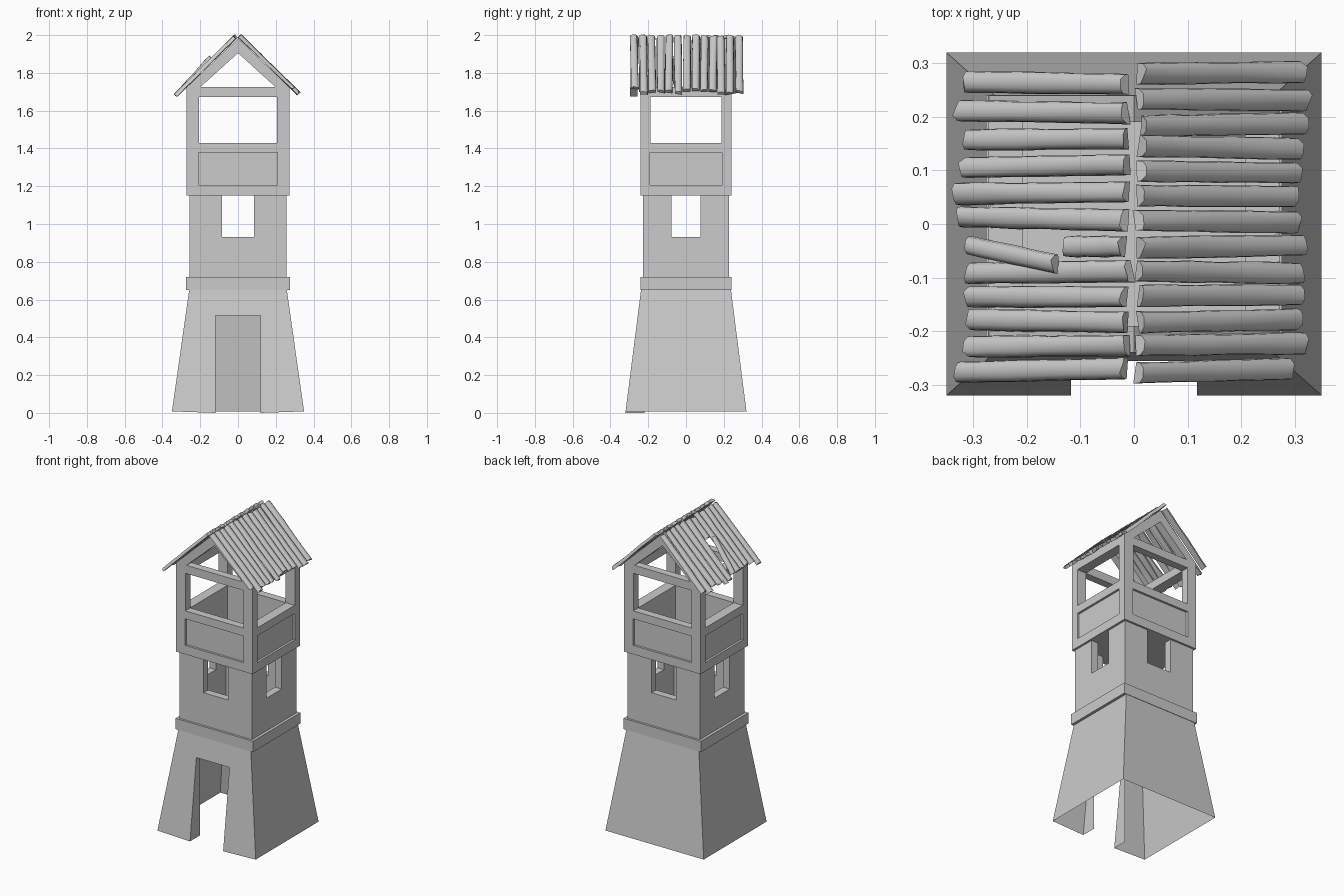
import bpy, bmesh, random
from mathutils import Vector

if "Cube" in bpy.data.objects:
    bpy.data.objects.remove(bpy.data.objects["Cube"])

random.seed(4)


def add_mesh(name, verts, faces, normals=True):
    mesh = bpy.data.meshes.new(name)
    mesh.from_pydata(verts, [], faces)
    if normals:
        bm = bmesh.new()
        bm.from_mesh(mesh)
        bmesh.ops.recalc_face_normals(bm, faces=bm.faces)
        bm.to_mesh(mesh)
        bm.free()
    ob = bpy.data.objects.new(name, mesh)
    bpy.context.collection.objects.link(ob)
    return ob


def box(name, x0, x1, y0, y1, z0, z1):
    v = [(x, y, z) for x in (x0, x1) for y in (y0, y1) for z in (z0, z1)]
    f = [(0, 1, 3, 2), (4, 6, 7, 5), (0, 4, 5, 1), (2, 3, 7, 6), (0, 2, 6, 4), (1, 5, 7, 3)]
    return add_mesh(name, v, f)


def centred(name, hx, hy, z0, z1):
    return box(name, -hx, hx, -hy, hy, z0, z1)


def cut(ob, cutters):
    # apply boolean differences and remove the helpers
    for c in cutters:
        c.hide_render = True
        m = ob.modifiers.new("cut", 'BOOLEAN')
        m.operation, m.solver, m.object = 'DIFFERENCE', 'EXACT', c
        bpy.context.view_layer.objects.active = ob
        bpy.ops.object.modifier_apply(modifier=m.name)
        bpy.data.objects.remove(c)


# Tapered base: thin open-bottomed skin with a doorway and its reveal
BX, BY, TX, TY, H = 0.35, 0.32, 0.257, 0.237, 0.66
DW, DH, DIN = 0.118, 0.515, -0.22


def front_y(z):
    return -BY + (BY - TY) * z / H


verts = [(-BX, -BY, .008), (BX, -BY, .008), (BX, BY, .008), (-BX, BY, .008),
         (-TX, -TY, H), (TX, -TY, H), (TX, TY, H), (-TX, TY, H),
         (-DW, front_y(0), 0), (-DW, front_y(DH), DH), (DW, front_y(DH), DH), (DW, front_y(0), 0),
         (-DW, DIN, 0), (-DW, DIN, DH), (DW, DIN, DH), (DW, DIN, 0)]
faces = [(1, 2, 6, 5), (2, 3, 7, 6), (3, 0, 4, 7),
         (0, 8, 9, 4), (4, 9, 10, 5), (10, 11, 1, 5),
         (8, 12, 13, 9), (9, 13, 14, 10), (10, 14, 15, 11)]
add_mesh("tapered_base", verts, faces)

# Ledge between base and middle storey
centred("ledge", 0.276, 0.241, 0.65, 0.72)

# Middle storey with a window on each side
mid = centred("middle_storey", 0.258, 0.227, 0.72, 1.15)
cut(mid, [centred("c", 0.21, 0.18, 0.70, 1.2),
          centred("c", 0.086, 0.5, 0.93, 1.2),
          centred("c", 0.5, 0.076, 0.93, 1.2)])

# Lookout: posts, rails, recessed parapet panels and floor
UX, UY, IX, IY, D = 0.272, 0.24, 0.208, 0.19, 0.014
top = centred("lookout_frame", UX, UY, 1.15, 1.725)
cutters = [centred("c", IX, IY, 1.19, 1.9),
           centred("c", IX - .001, 0.5, 1.43, 1.672),
           centred("c", 0.5, IY - .001, 1.43, 1.672)]
for s in (-1, 1):
    ya, yb = sorted((s * (UY - D), s * 0.4))
    xa, xb = sorted((s * (UX - D), s * 0.4))
    cutters.append(box("c", -IX, IX, ya, yb, 1.207, 1.378))
    cutters.append(box("c", xa, xb, -IY, IY, 1.207, 1.378))
cut(top, cutters)

# Gable frames at front and back
outer = [(-UX, 1.724), (0, 1.983), (UX, 1.724)]
inner = [(-0.2, 1.724), (0, 1.905), (0.2, 1.724)]
for name, y0, y1 in (("front_gable", -UY, -IY), ("back_gable", IY, UY)):
    v = [(x, y, z) for y in (y0, y1) for x, z in outer + inner]
    f = []
    for a in (0, 1):
        f += [(a, a + 1, a + 4, a + 3), (a + 6, a + 9, a + 10, a + 7),
              (a, a + 6, a + 7, a + 1), (a + 3, a + 4, a + 10, a + 9)]
    f += [(0, 3, 9, 6), (2, 8, 11, 5)]
    add_mesh(name, v, f)


# Roof planks: rounded, slightly warped boards running down each slope
SECTION = [(-1, 0), (-.93, .6), (-.45, 1), (.45, 1), (.93, .6), (1, 0)]
STEPS = 6


def plank(name, xi, yi, xo, yo, hw=0.0205, th=0.019, lift=0.0):
    s = 1 if xo > 0 else -1
    normal = Vector((s * .70, 0, .714))
    slope = Vector((s * .714, 0, -.70))
    rj = random.uniform
    twist, v = rj(-.004, .004), []
    for i in range(STEPS + 1):
        t = i / STEPS
        x, y = xi + (xo - xi) * t, yi + (yo - yi) * t
        c = Vector((x, y, 1.992 - .98 * abs(x)))
        c += normal * (lift * (1 - t) + rj(-.001, .002))
        w = hw * rj(.93, 1.03)
        for a, h in SECTION:
            p = c + Vector((0, a * w, 0)) + normal * (h * th + a * twist * (t - .5) * 2)
            if i in (0, STEPS):
                p += slope * rj(-.006, .004)
            v.append(p)
    n = len(SECTION)
    f = [tuple(range(n)), tuple(range(STEPS * n, STEPS * n + n))]
    for i in range(STEPS):
        for k in range(n):
            a, b = i * n + k, i * n + (k + 1) % n
            f.append((a, b, b + n, a + n))
    ob = add_mesh(name, v, f)
    bpy.ops.object.select_all(action='DESELECT')
    ob.select_set(True)
    bpy.context.view_layer.objects.active = ob
    bpy.ops.object.shade_smooth_by_angle(angle=0.9)


# (y centre, eave x) per plank
left = [(.263, .312), (.209, .328), (.158, .31), (.108, .318), (.058, .33), (.01, .325),
        (-.09, .31), (-.136, .308), (-.181, .305), (-.228, .31), (-.273, .328)]
right = [(.282, .312), (.232, .32), (.185, .315), (.143, .305), (.097, .303), (.052, .3),
         (.005, .302), (-.042, .315), (-.09, .31), (-.133, .31), (-.181, .305),
         (-.225, .315), (-.274, .29)]
for y, x in left:
    tilt = random.uniform(-.004, .004)
    plank("left_roof_plank", random.uniform(-.012, -.003), y + tilt, -x + .006, y - tilt)
for y, x in right:
    tilt = random.uniform(-.004, .004)
    plank("right_roof_plank", random.uniform(.003, .012), y + tilt, x - .004, y - tilt)

# Broken plank: a slipped lower piece and a short stub
plank("broken_plank_lower", -.13, -.075, -.305, -.04, hw=.018, lift=.016)
plank("broken_plank_stub", -.015, -.042, -.122, -.042, hw=.02)
